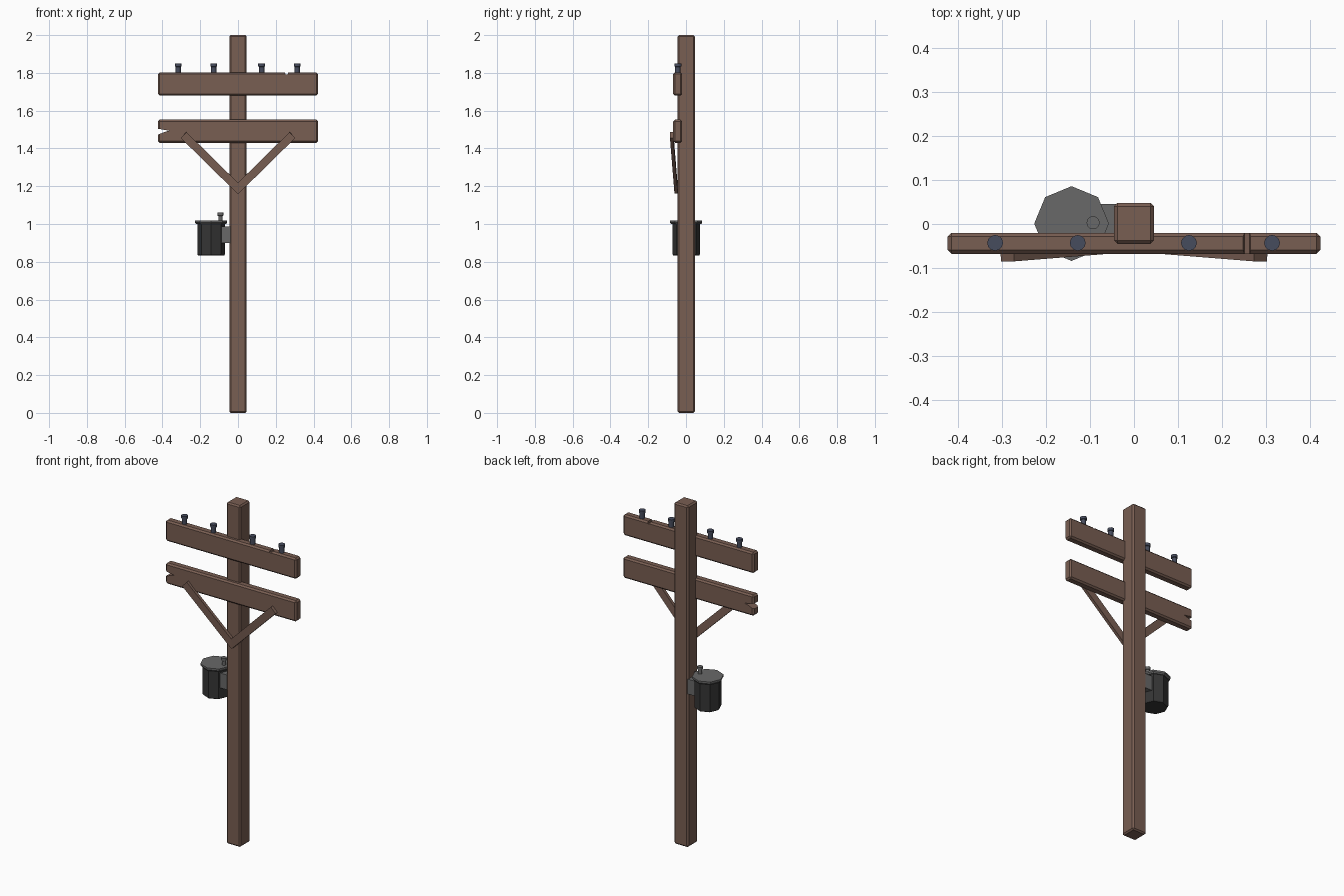
import bpy, bmesh, math
from mathutils import Vector, Matrix

if "Cube" in bpy.data.objects:
    bpy.data.objects.remove(bpy.data.objects["Cube"])


def material(name, rgb):
    m = bpy.data.materials.new(name)
    m.diffuse_color = (*rgb, 1)
    m.use_nodes = True
    m.node_tree.nodes["Principled BSDF"].inputs["Base Color"].default_value = m.diffuse_color
    return m


WOOD = material("brown_wood", (0.19, 0.112, 0.085))
GREY = material("mid_grey_metal", (0.14, 0.14, 0.14))
DARK = material("dark_grey_metal", (0.036, 0.036, 0.036))
BLUE = material("blue_grey_ceramic", (0.062, 0.072, 0.11))


def finish(name, bm, mat, bevel=0):
    bmesh.ops.recalc_face_normals(bm, faces=bm.faces)
    me = bpy.data.meshes.new(name)
    bm.to_mesh(me)
    bm.free()
    ob = bpy.data.objects.new(name, me)
    bpy.context.collection.objects.link(ob)
    if mat:
        me.materials.append(mat)
    if bevel:
        mod = ob.modifiers.new("bevel", 'BEVEL')
        mod.width = bevel
        mod.segments = 1
    return ob


def box(name, lo, hi, mat, bevel=0):
    lo, hi = Vector(lo), Vector(hi)
    bm = bmesh.new()
    bmesh.ops.create_cube(bm, size=1, matrix=Matrix.Translation((lo + hi) / 2)
                          @ Matrix.Diagonal((*(hi - lo), 1)))
    return finish(name, bm, mat, bevel)


def turned(name, x, y, rings, sides, mat):
    """Stack of (radius, z) rings around a vertical axis, capped at both ends."""
    bm = bmesh.new()
    loops = [[bm.verts.new((x + r * math.cos(i * math.tau / sides),
                            y + r * math.sin(i * math.tau / sides), z))
              for i in range(sides)] for r, z in rings]
    for a, b in zip(loops, loops[1:]):
        for i in range(sides):
            j = (i + 1) % sides
            bm.faces.new((a[i], a[j], b[j], b[i]))
    bm.faces.new(loops[0][::-1])
    bm.faces.new(loops[-1])
    return finish(name, bm, mat)


def notch(ob, points):
    """Cut an x/z outline through the full depth of a beam."""
    bm = bmesh.new()
    face = bm.faces.new([bm.verts.new((x, -0.2, z)) for x, z in points])
    ext = bmesh.ops.extrude_face_region(bm, geom=[face])["geom"]
    bmesh.ops.translate(bm, vec=(0, 0.4, 0),
                        verts=[v for v in ext if isinstance(v, bmesh.types.BMVert)])
    cutter = finish(ob.name + "_notch_cutter", bm, None)
    cutter.hide_render = True
    cutter.hide_viewport = True
    mod = ob.modifiers.new("notch", 'BOOLEAN')
    mod.operation = 'DIFFERENCE'
    mod.solver = 'EXACT'
    mod.object = cutter


def brace(name, a, b, width, thick):
    a, b = Vector(a), Vector(b)
    d = (b - a).normalized()
    side = d.cross(Vector((0, 1, 0))).normalized()
    out = side.cross(d)
    rot = Matrix((side, out, d)).transposed().to_4x4()
    bm = bmesh.new()
    bmesh.ops.create_cube(bm, size=1, matrix=Matrix.Translation((a + b) / 2) @ rot
                          @ Matrix.Diagonal((width, thick, (b - a).length, 1)))
    return finish(name, bm, WOOD)


# Pole
box("pole", (-0.046, -0.045, 0), (0.046, 0.048, 2), WOOD, 0.008)

# Cross arms with worn notches
upper = box("upper_cross_arm", (-0.424, -0.068, 1.68), (0.424, -0.02, 1.802), WOOD, 0.009)
notch(upper, [(0.243, 1.82), (0.251, 1.793), (0.263, 1.791), (0.268, 1.82)])
lower = box("lower_cross_arm", (-0.424, -0.068, 1.43), (0.424, -0.02, 1.552), WOOD, 0.009)
notch(lower, [(-0.44, 1.507), (-0.365, 1.494), (-0.39, 1.487), (-0.44, 1.466)])

# Diagonal braces
for label, s in (("left", -1), ("right", 1)):
    brace(label + "_brace", (-s * 0.012, -0.052, 1.176), (s * 0.288, -0.076, 1.471),
          0.043, 0.018)

# Insulators
for i, x in enumerate((-0.316, -0.128, 0.125, 0.314)):
    turned(f"insulator_{i + 1}", x, -0.043,
           [(0.014, 1.79), (0.014, 1.832), (0.018, 1.834), (0.018, 1.85)], 12, BLUE)

# Transformer can, lid, mount and terminal
turned("transformer_can", -0.142, 0.001, [(0.069, 0.834), (0.073, 0.84), (0.073, 1.005)], 8, DARK)
turned("transformer_lid", -0.142, 0.001, [(0.079, 1.0), (0.085, 1.007), (0.085, 1.018)], 8, GREY)
box("transformer_mount", (-0.11, -0.042, 0.9), (-0.04, 0.045, 0.987), GREY)
turned("transformer_terminal", -0.093, 0.003,
       [(0.011, 1.01), (0.011, 1.042), (0.015, 1.044), (0.015, 1.06)], 12, GREY)
